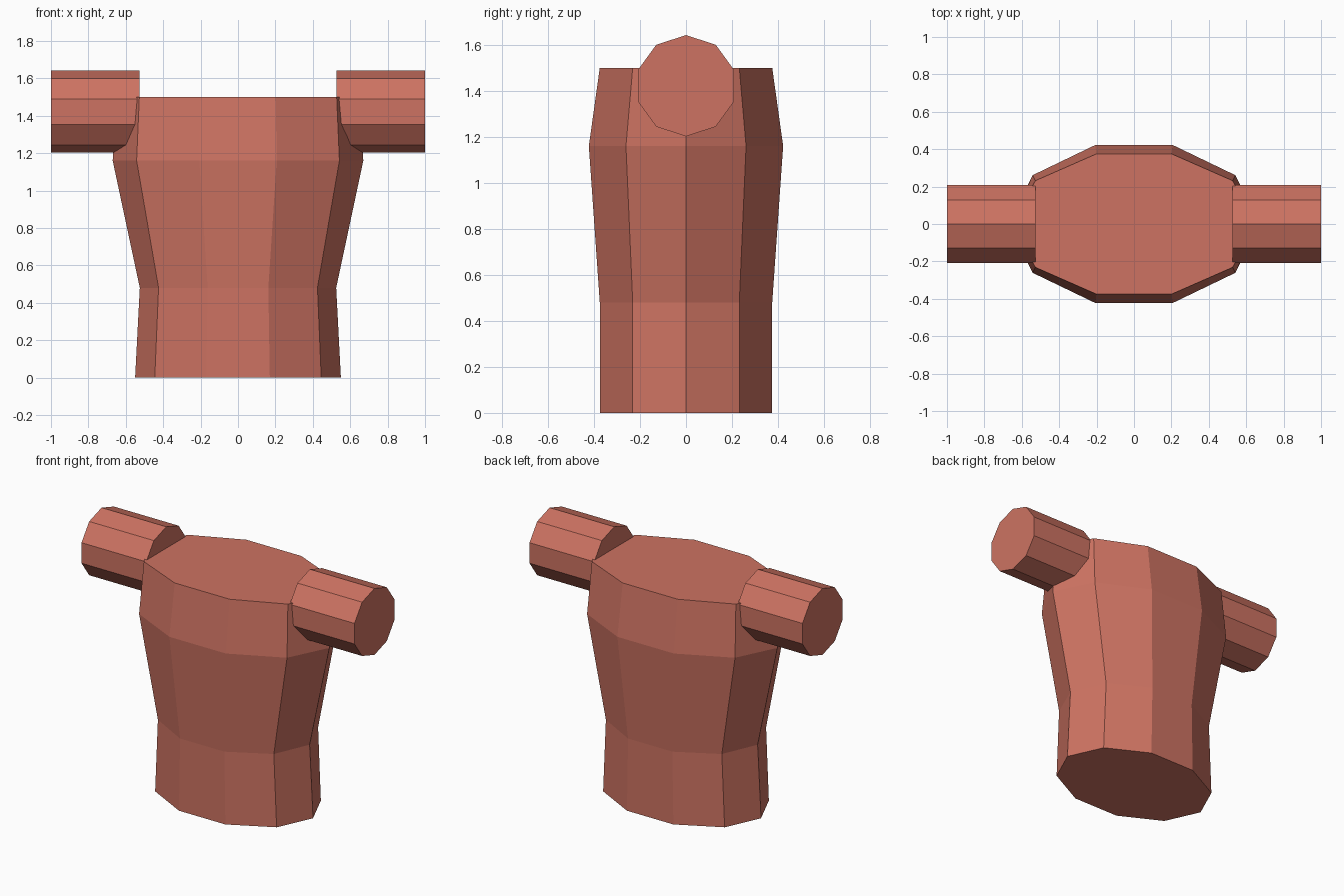
import bpy, bmesh, math

if "Cube" in bpy.data.objects:
    bpy.data.objects.remove(bpy.data.objects["Cube"])

clay = bpy.data.materials.new("terracotta")
clay.diffuse_color = (0.61, 0.171, 0.122, 1)
clay.use_nodes = True
clay.node_tree.nodes["Principled BSDF"].inputs["Base Color"].default_value = clay.diffuse_color
SIDES = 10


def loft(name, rings):
    """Join rings of points with quads and cap both ends."""
    bm = bmesh.new()
    loops = [[bm.verts.new(p) for p in ring] for ring in rings]
    for a, b in zip(loops, loops[1:]):
        for i in range(SIDES):
            j = (i + 1) % SIDES
            bm.faces.new((a[i], a[j], b[j], b[i]))
    bm.faces.new(loops[0])
    bm.faces.new(loops[-1])
    bmesh.ops.recalc_face_normals(bm, faces=bm.faces[:])
    mesh = bpy.data.meshes.new(name)
    bm.to_mesh(mesh)
    bm.free()
    mesh.materials.append(clay)
    obj = bpy.data.objects.new(name, mesh)
    bpy.context.collection.objects.link(obj)
    return obj


angles = [2 * math.pi * i / SIDES for i in range(SIDES)]

# Torso: stacked oval rings (height, half width, half depth)
profile = [(0, 0.55, 0.394), (0.48, 0.525, 0.394),
           (1.16, 0.67, 0.444), (1.5, 0.652, 0.394)]
loft("torso", [[(rx * math.cos(a), ry * math.sin(a), z) for a in angles]
               for z, rx, ry in profile])

# Sleeves: ten-sided prisms pointing sideways, sunk into the shoulders
R, ZC = 0.22, 1.422
for side, label in ((-1, "left"), (1, "right")):
    loft(label + "_sleeve",
         [[(side * x, R * math.sin(a), ZC + R * math.cos(a)) for a in angles]
          for x in (0.526, 1.0)])
